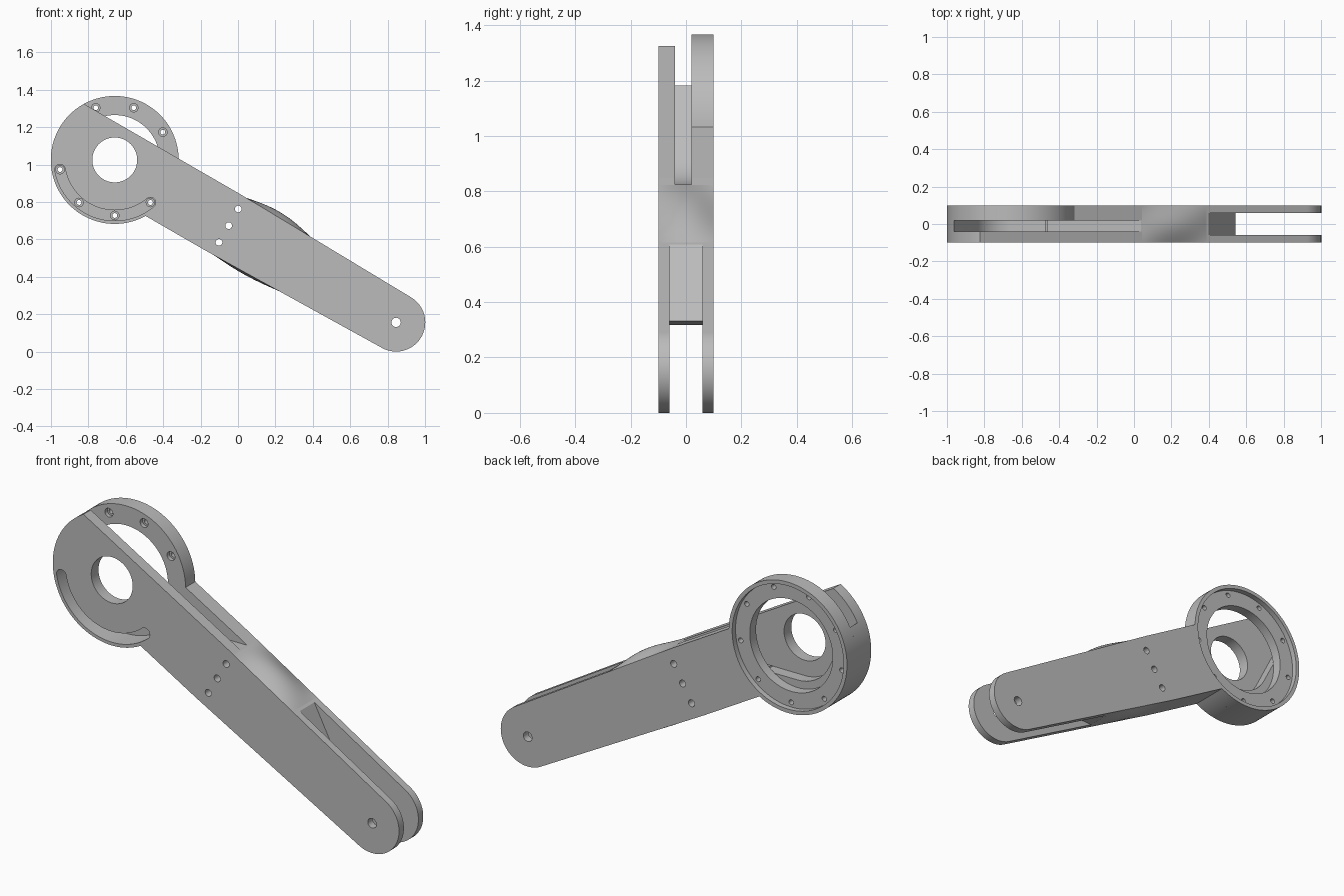
import bpy, bmesh, math
from mathutils import Matrix

if "Cube" in bpy.data.objects:
    bpy.data.objects.remove(bpy.data.objects["Cube"], do_unlink=True)

# Local frame: x runs along the arm from the hub centre, z across the arm
PLACE = Matrix.Translation((-0.659, 0, 1.0245)) @ Matrix.Rotation(math.radians(30), 4, 'Y')
HUB_R, HALF, SEAM, LENGTH, END_R = 0.342, 0.177, 0.66, 1.737, 0.156

grey = bpy.data.materials.new("plain grey")
grey.use_nodes = True
grey.diffuse_color = (0.5, 0.5, 0.5, 1)
grey.node_tree.nodes["Principled BSDF"].inputs["Base Color"].default_value = (0.5, 0.5, 0.5, 1)


def arc(cx, cz, r, a0, a1, n=48):
    """Points along an arc, angles in degrees."""
    angles = [math.radians(a0 + (a1 - a0) * i / n) for i in range(n + 1)]
    return [(cx + r * math.cos(a), cz + r * math.sin(a)) for a in angles]


def finish(bm, name):
    bmesh.ops.recalc_face_normals(bm, faces=bm.faces)
    mesh = bpy.data.meshes.new(name)
    bm.to_mesh(mesh)
    bm.free()
    obj = bpy.data.objects.new(name, mesh)
    mesh.materials.append(grey)
    bpy.context.collection.objects.link(obj)
    obj.matrix_world = PLACE
    return obj


def slab(name, outline, y0, y1):
    """Extrude a closed outline from y0 to y1."""
    bm = bmesh.new()
    face = bm.faces.new([bm.verts.new((x, y0, z)) for x, z in outline])
    ext = bmesh.ops.extrude_face_region(bm, geom=[face])
    moved = [v for v in ext["geom"] if isinstance(v, bmesh.types.BMVert)]
    bmesh.ops.translate(bm, verts=moved, vec=(0, y1 - y0, 0))
    return finish(bm, name)


def cut(obj, outline, y0, y1):
    """Remove an extruded outline from an object."""
    cutter = slab("cutter", outline, y0, y1)
    cutter.hide_render = True
    mod = obj.modifiers.new("cut", 'BOOLEAN')
    mod.operation, mod.solver, mod.object = 'DIFFERENCE', 'EXACT', cutter
    bpy.ops.object.select_all(action='DESELECT')
    bpy.context.view_layer.objects.active = obj
    obj.select_set(True)
    bpy.ops.object.modifier_apply(modifier=mod.name)
    bpy.data.objects.remove(cutter, do_unlink=True)


def drill(obj, x, z, r, y0=-0.2, y1=0.2, n=24):
    cut(obj, arc(x, z, r, 0, 360 - 360 / n, n - 1), y0, y1)


# Swing pocket between the front cheek and the ring
pocket = arc(0, 0, 0.2, 237, 300, 24) + [(0.75, 0.202), (0.75, 0.5), (-0.7, 0.5), (-0.61, 0.159)]

# Front body: hub cut off along the arm's top edge
edge = math.degrees(math.asin(HALF / HUB_R))
front_body = slab("front_body", arc(0, 0, HUB_R, 180 - edge, 360 - edge, 64)
                  + [(SEAM, -HALF), (SEAM, HALF)], -0.1, 0.02)
cut(front_body, pocket, -0.04, 0.05)
drill(front_body, 0, 0, 0.12, -0.2, 0, 64)

# Curved screw access slot
sr, sw = 0.297, 0.028
e0, e1 = arc(0, 0, sr, 220, 340, 1)
slot = (arc(0, 0, sr + sw, 220, 340) + arc(*e1, sw, 340, 520, 12)[1:-1]
        + arc(0, 0, sr - sw, 340, 220) + arc(*e0, sw, 40, 220, 12)[1:-1])
cut(front_body, slot, -0.2, 0.05)

# Back body: full ring running into the rear half of the arm
back_body = slab("back_ring_body", arc(0, 0, HUB_R, edge, 360 - edge, 96)
                 + [(SEAM, -HALF), (SEAM, HALF)], 0.02, 0.1)
drill(back_body, 0, 0, 0.24, n=80)
drill(back_body, 0, 0, 0.322, 0.072, 0.2, n=96)
for x, z in arc(0, 0, sr, 60, 380, 8):
    drill(back_body, x, z, 0.013, n=16)
    drill(back_body, x, z, 0.023, 0, 0.04, n=20)

# Fork: tapered arm half with a wedge-ended gap between two prongs
fork = slab("fork", [(SEAM, HALF), (SEAM, -HALF)]
            + arc(LENGTH, 0, END_R, -90, 90), -0.1, 0.1)
cut(fork, pocket, -0.04, 0.02)
cut(fork, [(1.387, 0), (1.075, 0.2), (1.075, 0.3), (2, 0.3), (2, -0.3),
           (1.075, -0.3), (1.075, -0.2)], -0.06, 0.06)
drill(fork, LENGTH, 0, 0.025)
for z in (-0.103, 0, 0.103):
    drill(fork, 0.703, z, 0.018)


# Soft swellings on the arm's edges ahead of the fork gap
def swelling(name, side, height):
    bm = bmesh.new()
    nu, ny = 24, 16
    rows = []
    for i in range(nu + 1):
        t = i / nu
        x = 0.71 + 0.4 * t
        base = HALF + (END_R - HALF) * (x - SEAM) / (LENGTH - SEAM)
        row = []
        for j in range(ny + 1):
            y = -0.1 + 0.2 * j / ny
            rise = height * math.sin(math.pi * t) * math.cos(math.pi * y / 0.2)
            row.append(bm.verts.new((x, y, side * (base + rise))))
        rows.append(row)
    for a, b in zip(rows, rows[1:]):
        for j in range(ny):
            bm.faces.new((a[j], b[j], b[j + 1], a[j + 1]))
    for f in bm.faces:
        f.normal_update()
    obj = finish(bm, name)
    if obj.data.polygons[0].normal.z * side < 0:
        obj.data.flip_normals()
    return obj


upper = swelling("upper_swelling", 1, 0.028)
lower = swelling("lower_swelling", -1, 0.012)

# Smooth round walls, keep machined edges crisp
bpy.ops.object.select_all(action='DESELECT')
for obj in (front_body, back_body, fork, upper, lower):
    obj.select_set(True)
bpy.context.view_layer.objects.active = fork
bpy.ops.object.shade_smooth_by_angle(angle=math.radians(30))
